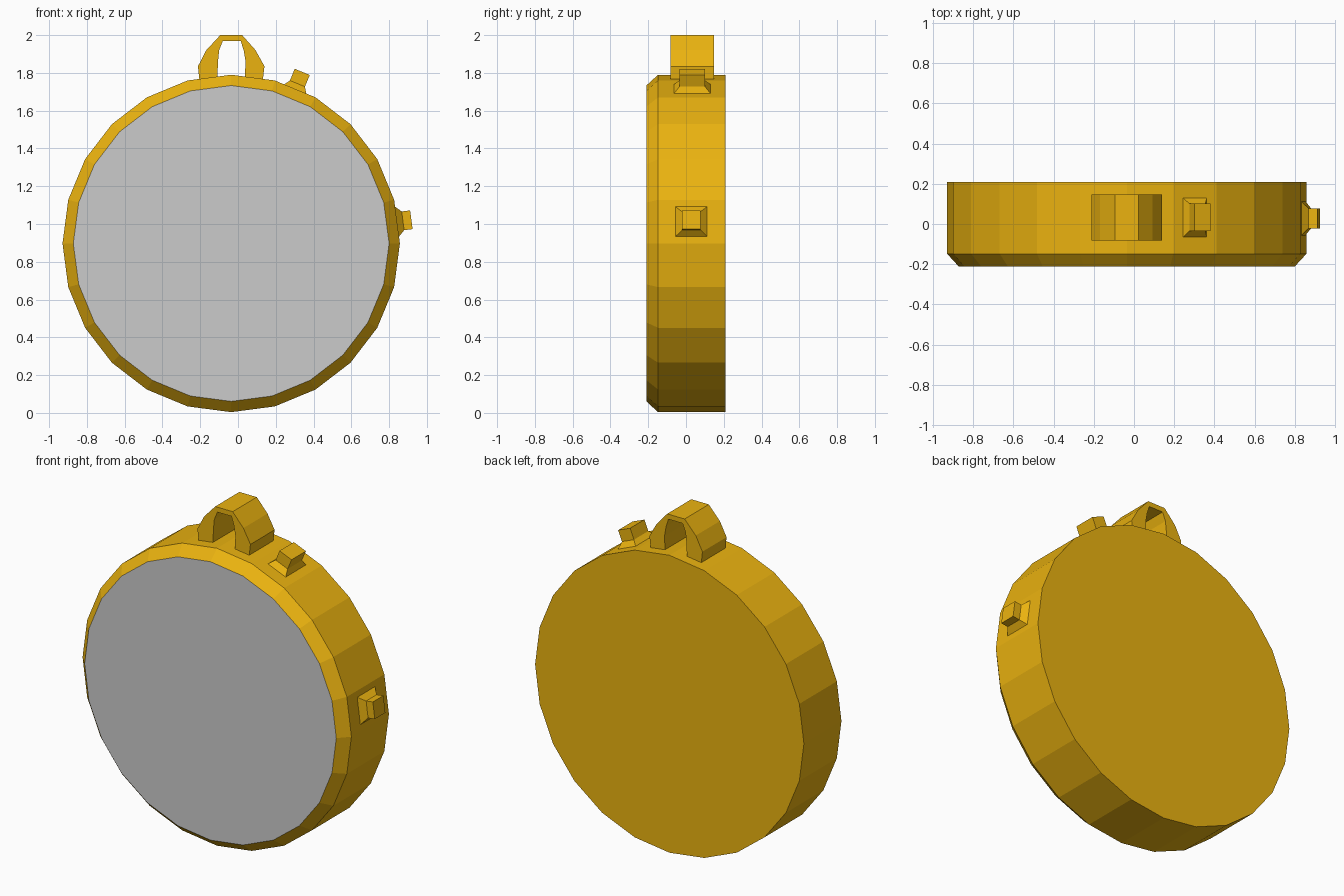
import bpy, bmesh
from math import sin, cos, radians
from mathutils import Vector

if "Cube" in bpy.data.objects:
    bpy.data.objects.remove(bpy.data.objects["Cube"])

CX, CZ, R = -0.036, 0.897, 0.893   # case centre and radius
SIDES = 24

gold = bpy.data.materials.new("gold")
gold.diffuse_color = (0.83, 0.45, 0.005, 1)
gold.use_nodes = True
gold.node_tree.nodes["Principled BSDF"].inputs["Base Color"].default_value = gold.diffuse_color


def finish(name, bm, mat=None):
    bmesh.ops.recalc_face_normals(bm, faces=bm.faces[:])
    mesh = bpy.data.meshes.new(name)
    bm.to_mesh(mesh)
    bm.free()
    obj = bpy.data.objects.new(name, mesh)
    bpy.context.collection.objects.link(obj)
    if mat:
        mesh.materials.append(mat)
    return obj


def bridge(bm, a, b):
    n = len(a)
    for i in range(n):
        j = (i + 1) % n
        bm.faces.new((a[i], a[j], b[j], b[i]))


def circle(bm, r, y):
    step = radians(360 / SIDES)
    return [bm.verts.new((CX + r * cos(i * step), y, CZ + r * sin(i * step)))
            for i in range(SIDES)]


# Case: closed back, straight wall, bevelled front rim
bm = bmesh.new()
rings = [circle(bm, r, y) for r, y in ((R, 0.208), (R, -0.148), (0.836, -0.21))]
bm.faces.new(rings[0])
for a, b in zip(rings, rings[1:]):
    bridge(bm, a, b)
finish("case", bm, gold)

# Dial: flat grey disc filling the rim
bm = bmesh.new()
dial = bm.faces.new(circle(bm, 0.836, -0.21))
dial.normal_update()
if dial.normal.y > 0:
    dial.normal_flip()
mesh = bpy.data.meshes.new("dial")
bm.to_mesh(mesh)
bm.free()
bpy.context.collection.objects.link(bpy.data.objects.new("dial", mesh))

# Hanging loop: arch profile extruded front to back
outer = [(-0.203, 1.75), (-0.212, 1.835), (-0.168, 1.92), (-0.094, 2.0),
         (0.022, 2.0), (0.093, 1.92), (0.14, 1.835), (0.13, 1.75)]
inner = [(-0.11, 1.75), (-0.106, 1.86), (-0.1, 1.92), (-0.08, 1.97),
         (0.014, 1.97), (0.03, 1.92), (0.04, 1.86), (0.035, 1.75)]
bm = bmesh.new()
front_o, back_o, front_i, back_i = [
    [bm.verts.new((x, y, z)) for x, z in pts]
    for pts in (outer, inner) for y in (-0.082, 0.147)]
loop = [front_o, back_o, back_i, front_i]
for a, b in zip(loop, loop[1:] + loop[:1]):
    for i in range(len(outer) - 1):
        bm.faces.new((a[i], a[i + 1], b[i + 1], b[i]))
for i in (0, -1):
    bm.faces.new([side[i] for side in loop])
finish("hanging_loop", bm, gold)


# Buttons: flared base and square stem standing on a flat of the case wall
def button(name, angle, y, sections):
    n = Vector((cos(radians(angle)), 0, sin(radians(angle))))
    t = Vector((-n.z, 0, n.x))
    bm = bmesh.new()
    rings = []
    for dist, half_y, half_t in sections:
        c = Vector((CX, y, CZ)) + n * dist
        rings.append([bm.verts.new(c + Vector((0, sy * half_y, 0)) + t * st * half_t)
                      for sy, st in ((-1, -1), (1, -1), (1, 1), (-1, 1))])
    for a, b in zip(rings, rings[1:]):
        bridge(bm, a, b)
    bm.faces.new(rings[0])
    bm.faces.new(rings[-1])
    finish(name, bm, gold)


button("side_button", 7.5, 0.028,
       [(0.88, 0.09, 0.085), (0.917, 0.05, 0.05), (0.962, 0.05, 0.05)])
button("top_button", 67.5, 0.033,
       [(0.88, 0.102, 0.067), (0.916, 0.068, 0.043), (0.983, 0.068, 0.043)])
